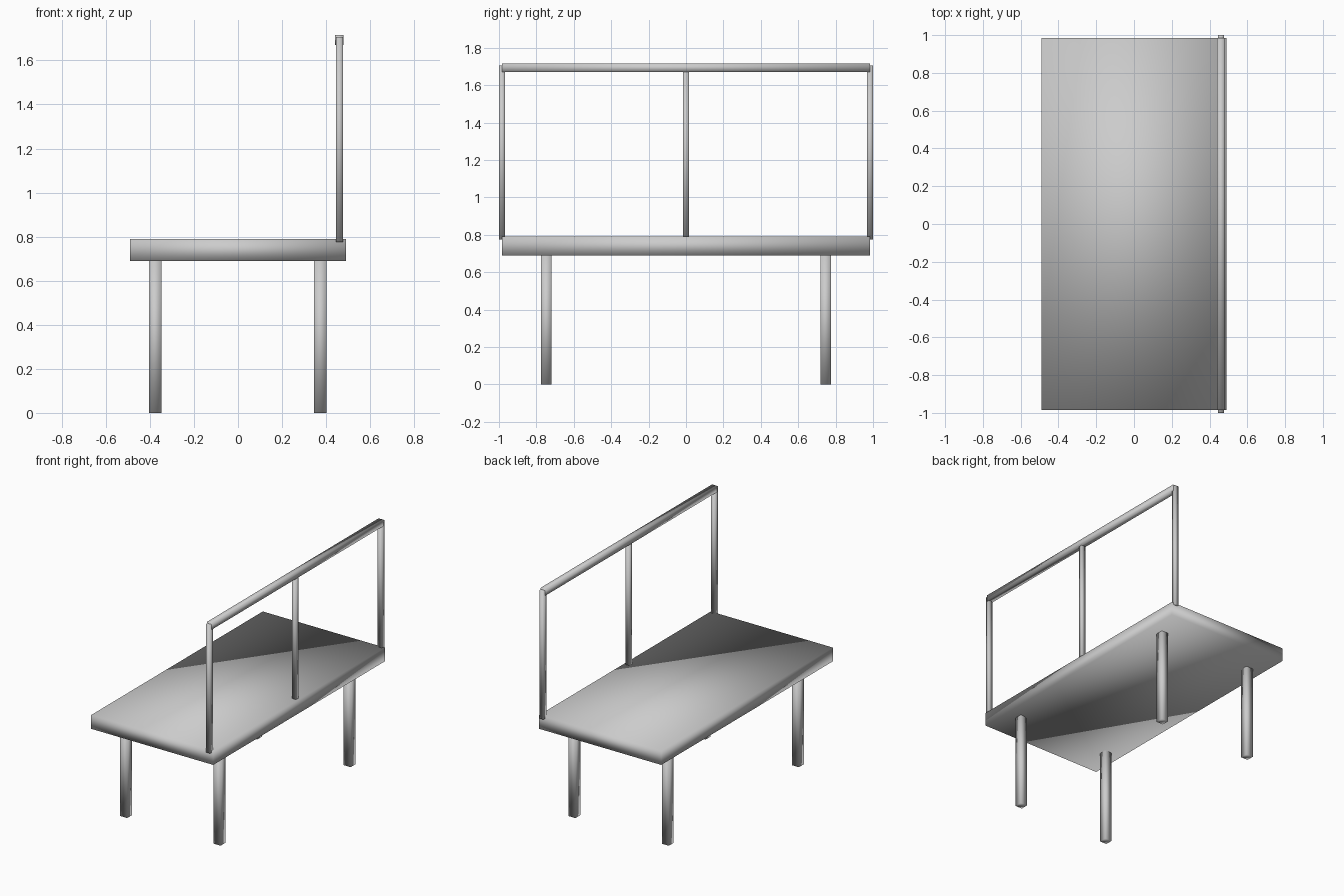
import bpy

if "Cube" in bpy.data.objects:
    bpy.data.objects.remove(bpy.data.objects["Cube"])

def box(name, x, y, z):
    """Smooth-shaded box spanning the given (min, max) ranges."""
    ranges = (x, y, z)
    bpy.ops.mesh.primitive_cube_add(size=1, location=[(a + b) / 2 for a, b in ranges])
    ob = bpy.context.object
    ob.name = name
    ob.scale = [b - a for a, b in ranges]
    bpy.ops.object.transform_apply(location=False, rotation=False, scale=True)
    bpy.ops.object.shade_smooth()
    return ob

def around(c, half):
    return (c - half, c + half)

# Seat slab
box("seat", (-0.49, 0.49), (-0.984, 0.984), (0.69, 0.79))

# Four square legs
for x_name, x in (("left", -0.376), ("right", 0.374)):
    for y_name, y in (("front", -0.746), ("back", 0.746)):
        box(f"{y_name}_{x_name}_leg", around(x, 0.028), around(y, 0.028), (0, 0.69))

# Backrest frame: end posts overlap the seat ends, thinner post in the middle
for name, y in (("front", -0.984), ("back", 0.984)):
    box(f"{name}_post", around(0.46, 0.016), around(y, 0.016), (0.775, 1.706))
box("middle_post", around(0.46, 0.016), around(0, 0.015), (0.785, 1.675))
box("top_rail", around(0.46, 0.02), (-0.984, 0.984), (1.67, 1.715))
